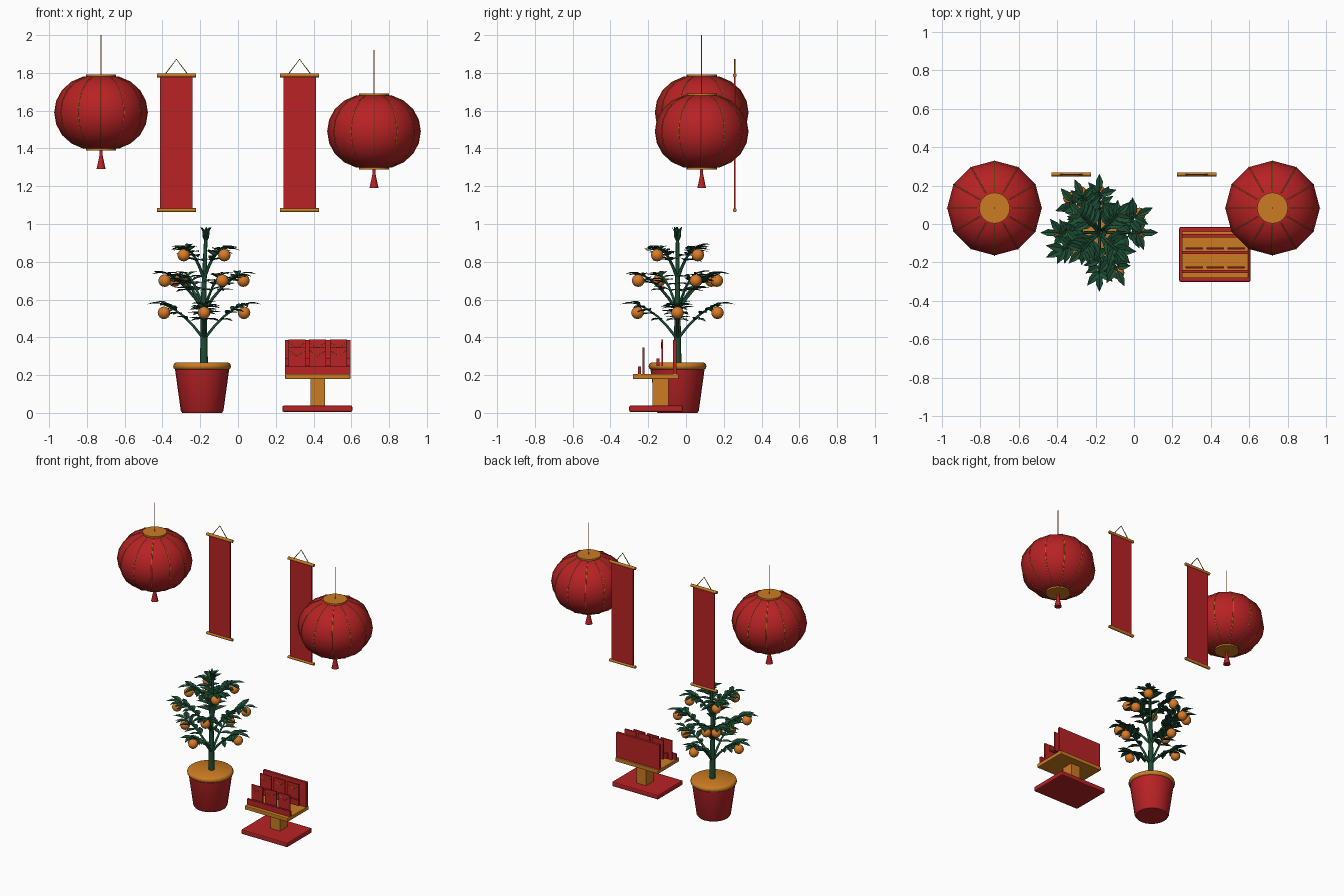
import bpy, bmesh, math, random
from mathutils import Vector, Matrix

random.seed(4)
if "Cube" in bpy.data.objects:
    bpy.data.objects.remove(bpy.data.objects["Cube"])


def material(name, rgb):
    m = bpy.data.materials.new(name)
    m.use_nodes = True
    m.diffuse_color = (*rgb, 1)
    m.node_tree.nodes["Principled BSDF"].inputs["Base Color"].default_value = (*rgb, 1)
    return m


RED = material("red", (0.48, 0.016, 0.018))
GOLD = material("gold", (0.6, 0.2, 0.016))
ORANGE = material("orange", (0.7, 0.2, 0.02))
GREEN = material("leaf green", (0.012, 0.075, 0.035))


def finish(name, bm, mat, smooth=None):
    me = bpy.data.meshes.new(name)
    bm.to_mesh(me)
    bm.free()
    me.materials.append(mat)
    ob = bpy.data.objects.new(name, me)
    bpy.context.collection.objects.link(ob)
    if smooth:
        bpy.ops.object.select_all(action='DESELECT')
        ob.select_set(True)
        bpy.context.view_layer.objects.active = ob
        bpy.ops.object.shade_smooth_by_angle(angle=math.radians(smooth))
    return ob


def box(name, center, size, mat, bevel=0):
    bm = bmesh.new()
    bmesh.ops.create_cube(bm, size=1, matrix=Matrix.Translation(center) @ Matrix.Diagonal((*size, 1)))
    ob = finish(name, bm, mat)
    if bevel:
        mod = ob.modifiers.new("bevel", 'BEVEL')
        mod.width, mod.segments = bevel, 2
    return ob


def lathe(name, center, profile, sides, mat, smooth=None):
    """Revolve (radius, height) points about a vertical axis, closing both ends."""
    bm = bmesh.new()
    rings = []
    for r, z in profile:
        rings.append([bm.verts.new((center[0] + r * math.cos(math.tau * i / sides),
                                    center[1] + r * math.sin(math.tau * i / sides), center[2] + z))
                      for i in range(sides)])
    for a, b in zip(rings, rings[1:]):
        for i in range(sides):
            j = (i + 1) % sides
            bm.faces.new((a[i], a[j], b[j], b[i]))
    bm.faces.new(rings[0][::-1])
    bm.faces.new(rings[-1])
    return finish(name, bm, mat, smooth)


def tubes(name, paths, radius, mat, end=1.0, resolution=1):
    cu = bpy.data.curves.new(name, 'CURVE')
    cu.dimensions = '3D'
    cu.bevel_depth, cu.bevel_resolution, cu.use_fill_caps = radius, resolution, True
    for pts in paths:
        sp = cu.splines.new('POLY')
        sp.points.add(len(pts) - 1)
        for i, (p, q) in enumerate(zip(sp.points, pts)):
            p.co = (*q, 1)
            p.radius = 1 + (end - 1) * i / (len(pts) - 1)
    cu.materials.append(mat)
    ob = bpy.data.objects.new(name, cu)
    bpy.context.collection.objects.link(ob)
    return ob


# Lanterns: twelve-sided body, ribs, caps, cord and tassel
def lantern(side, x, z, cord):
    c = Vector((x, 0.083, z))
    body = []
    for i in range(9):
        a = math.radians(-72 + 18 * i)
        body.append((0.246 * math.cos(a) ** 0.85, 0.2 * math.sin(a)))
    lathe(side + "_lantern_body", c, body, 12, RED, 40)
    ribs = []
    for k in range(12):
        a = math.tau * k / 12
        ribs.append([c + Vector((r * math.cos(a), r * math.sin(a), h)) for r, h in body])
    tubes(side + "_lantern_ribs", ribs, 0.0025, GOLD)
    for end, h in (("top", 0.19), ("bottom", -0.19)):
        lathe(f"{side}_lantern_{end}_cap", c, [(0.08, h - 0.011), (0.08, h + 0.011)], 24, GOLD, 30)
    tubes(side + "_lantern_cord", [[c + Vector((0, 0, 0.2)), c + Vector((0, 0, cord))]], 0.003, GOLD)
    lathe(side + "_lantern_tassel", c, [(0.024, -0.3), (0.008, -0.225), (0.008, -0.2)], 10, RED, 40)


lantern("right", -0.725, 1.59, 0.41)
lantern("left", 0.72, 1.49, 0.43)

# Hanging banners: cloth, two rods and a looped string
for side, x in (("right", -0.326), ("left", 0.326)):
    y = 0.258
    box(side + "_banner_cloth", (x, y, 1.43), (0.172, 0.008, 0.72), RED)
    rods = [[(x - 0.103, y, z), (x + 0.103, y, z)] for z in (1.073, 1.787)]
    tubes(side + "_banner_rods", rods, 0.0105, GOLD, resolution=2)
    tubes(side + "_banner_string", [[(x - 0.062, y, 1.79), (x, y, 1.872), (x + 0.062, y, 1.79)]], 0.003, GOLD)

# Flower pot with rounded rim and covered top
base = Vector((-0.19, -0.045, 0))
lathe("pot_body", base, [(0.105, 0), (0.113, 0.012), (0.144, 0.235)], 24, RED, 40)
lathe("pot_rim", base, [(0.143, 0.23), (0.151, 0.237), (0.153, 0.248), (0.149, 0.26), (0.14, 0.266)],
      24, GOLD, 60)

# Tree trunk
root = Vector((-0.18, -0.045, 0))
tubes("trunk", [[root + Vector((0, 0, 0.25)), root + Vector((-0.002, 0, 0.6)), root + Vector((0.01, 0, 0.95))]],
      0.021, GREEN, 0.4, 2)

# Branches, fruits and leaves grow in three tiers
leaf_bm = bmesh.new()
fruit_bm = bmesh.new()
branches = []


def leaf(pos, direction, length):
    """A pointed leaf folded slightly along its middle vein."""
    d = direction.normalized()
    s = d.cross(Vector((0, 0, 1)))
    s = s.normalized() if s.length > 0.1 else Vector((1, 0, 0))
    up = s.cross(d)
    left, mid, right = [], [], []
    for t, w, drop in ((0, 0.03, 0), (0.3, 0.19, 0.04), (0.6, 0.2, 0.02), (1, 0.01, -0.06)):
        m = pos + d * t * length + up * drop * length
        mid.append(leaf_bm.verts.new(m))
        for row, sign in ((left, -1), (right, 1)):
            row.append(leaf_bm.verts.new(m + (s * sign * w + up * w * 0.35) * length))
    for i in range(3):
        leaf_bm.faces.new((left[i], mid[i], mid[i + 1], left[i + 1]))
        leaf_bm.faces.new((mid[i], right[i], right[i + 1], mid[i + 1]))


def branch(angle, start, reach, top, fruit_r, fruit_z):
    out = Vector((math.cos(angle), math.sin(angle), 0))
    across = Vector((-out.y, out.x, 0))
    a = root + Vector((0, 0, start))
    b = root + out * reach + Vector((0, 0, top))
    path = [a.lerp(b, t) + Vector((0, 0, 0.03 * math.sin(t * math.pi))) for t in (0, 0.25, 0.5, 0.75, 1)]
    branches.append(path)
    for i, t in enumerate((0.4, 0.55, 0.68, 0.8, 0.92)):
        p = a.lerp(b, t) + Vector((0, 0, 0.03 * math.sin(t * math.pi)))
        for sign in (-1, 1):
            turn = sign * random.uniform(0.6, 1.3)
            d = out * math.cos(turn) + across * math.sin(turn) + Vector((0, 0, random.uniform(-0.05, 0.35)))
            leaf(p, d, random.uniform(0.08, 0.105))
    leaf(b, out + Vector((0, 0, 0.05)), 0.09)
    if fruit_r:
        p = root + out * fruit_r + Vector((0, 0, fruit_z))
        bmesh.ops.create_uvsphere(fruit_bm, u_segments=12, v_segments=8, radius=0.033,
                                  matrix=Matrix.Translation(p))
        branches.append([p, path[3]])


tiers = ((0, 4, 0.39, 0.215, 0.575, 0.212, 0.53),
         (25, 4, 0.54, 0.215, 0.735, 0.23, 0.70),
         (45, 4, 0.71, 0.135, 0.875, 0.152, 0.835))
for first, count, *shape in tiers:
    for k in range(count):
        branch(math.radians(first) + math.tau * k / count, *shape)
branch(math.radians(131), 0.54, 0.215, 0.735, 0.237, 0.70)

# Crown leaves at the tip of the trunk
tip = root + Vector((0.01, 0, 0.9))
for k in range(6):
    a = k * 2.4
    leaf(tip, Vector((0.3 * math.cos(a), 0.3 * math.sin(a), 1)), 0.09)
tubes("branches", branches, 0.009, GREEN, 0.5)
finish("leaves", leaf_bm, GREEN)
finish("fruits", fruit_bm, ORANGE, 60)

# Display stand: foot, post and tray
box("stand_foot", (0.42, -0.158, 0.022), (0.37, 0.286, 0.034), RED, 0.008)
box("stand_post", (0.422, -0.135, 0.11), (0.075, 0.085, 0.145), GOLD)
box("stand_tray", (0.422, -0.16, 0.193), (0.345, 0.242, 0.027), GOLD, 0.004)
box("stand_back_panel", (0.422, -0.06, 0.295), (0.345, 0.018, 0.18), RED)

# Two rows of envelopes, each behind a low rail
for row, y, z in (("front", -0.225, 0.206), ("back", -0.126, 0.248)):
    box(row + "_rail", (0.422, y - 0.022, z + 0.02), (0.345, 0.015, 0.04), RED)
    flaps = []
    for k in (-1, 0, 1):
        x = 0.422 + k * 0.109
        box(f"{row}_envelope_{k + 2}", (x, y, z + 0.07), (0.09, 0.009, 0.14), RED)
        flaps.append([(x - 0.043, y - 0.005, z + 0.125), (x, y - 0.005, z + 0.095),
                      (x + 0.043, y - 0.005, z + 0.125)])
    tubes(row + "_envelope_flap_trim", flaps, 0.0015, GOLD)
